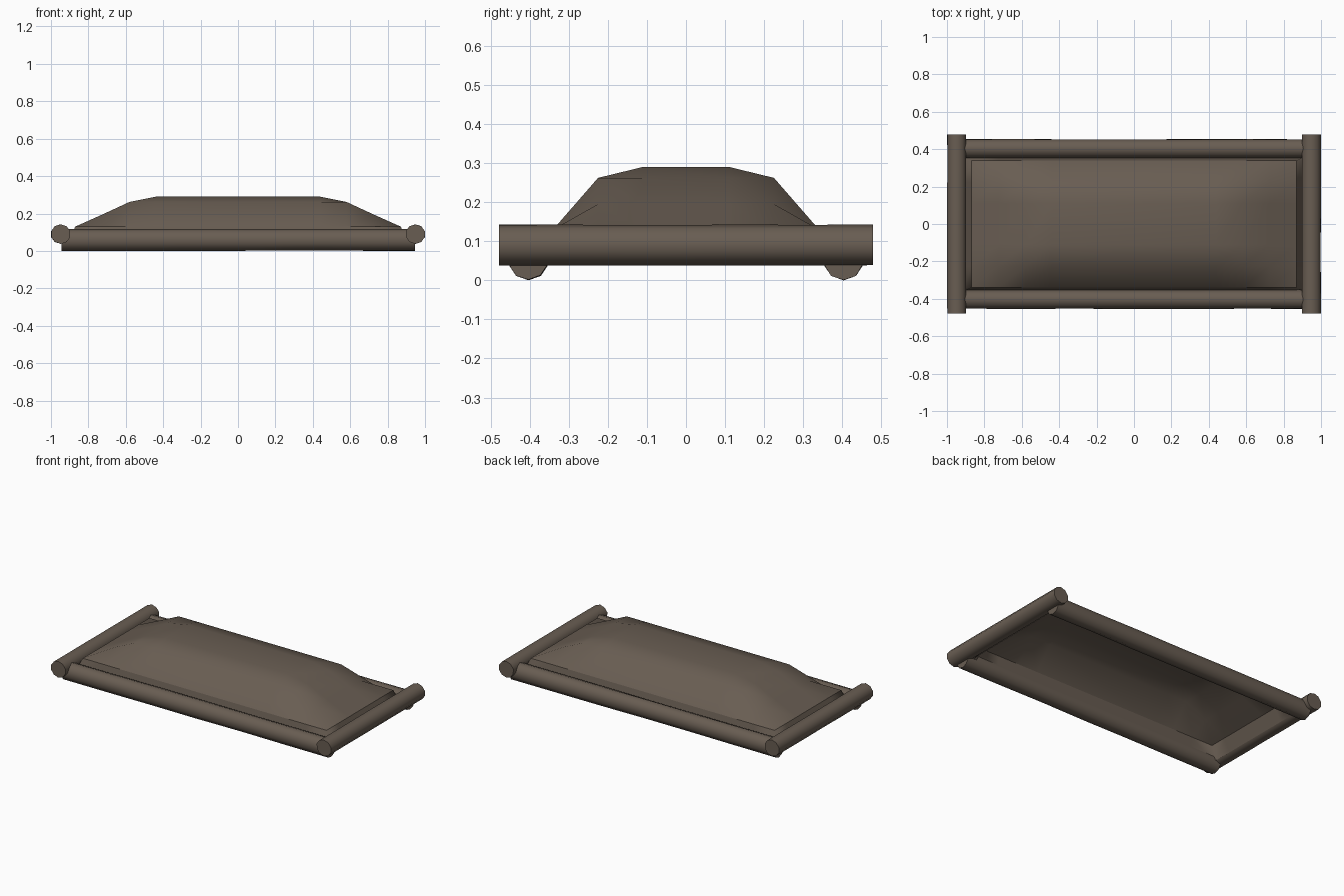
import bpy, bmesh, math, random
from mathutils import Vector

if "Cube" in bpy.data.objects:
    bpy.data.objects.remove(bpy.data.objects["Cube"])

random.seed(4)

wood_earth = bpy.data.materials.new("grey_brown")
wood_earth.diffuse_color = (0.14, 0.11, 0.085, 1)
wood_earth.use_nodes = True
wood_earth.node_tree.nodes["Principled BSDF"].inputs["Base Color"].default_value = wood_earth.diffuse_color


def finish(name, bm, angle):
    mesh = bpy.data.meshes.new(name)
    bm.to_mesh(mesh)
    bm.free()
    mesh.materials.append(wood_earth)
    obj = bpy.data.objects.new(name, mesh)
    bpy.context.collection.objects.link(obj)
    bpy.ops.object.select_all(action='DESELECT')
    obj.select_set(True)
    bpy.context.view_layer.objects.active = obj
    bpy.ops.object.shade_smooth_by_angle(angle=math.radians(angle))


def log(name, center, axis, half, r_side, r_up, wobble, sides=10, rings=7):
    """Slightly uneven round log lying along the x or y axis."""
    bm = bmesh.new()
    along = Vector((1, 0, 0)) if axis == 'X' else Vector((0, 1, 0))
    across = along.cross(Vector((0, 0, 1)))
    loops = []
    for i in range(rings):
        p = Vector(center) + along * half * (2 * i / (rings - 1) - 1)
        loop = []
        for j in range(sides):
            k = 1 + random.uniform(-wobble, wobble)
            a = 2 * math.pi * (j + 0.5) / sides
            loop.append(bm.verts.new(p + across * r_side * k * math.cos(a)
                                     + Vector((0, 0, r_up * k * math.sin(a)))))
        loops.append(loop)
    for a, b in zip(loops, loops[1:]):
        for j in range(sides):
            n = (j + 1) % sides
            bm.faces.new((a[j], a[n], b[n], b[j]))
    bm.faces.new(loops[0])
    bm.faces.new(loops[-1])
    bmesh.ops.recalc_face_normals(bm, faces=bm.faces)
    finish(name, bm, 45)


# Log frame: long side logs underneath, short end logs across them
for s, side in ((-1, "front"), (1, "back")):
    log(side + "_log", (0, s * 0.403, 0.059), 'X', 0.945, 0.053, 0.058, 0.025)
for s, side in ((-1, "left"), (1, "right")):
    log(side + "_end_log", (s * 0.948, 0, 0.09), 'Y', 0.479, 0.053, 0.052, 0.012)

# Earth mound: open shell with a steep skirt, creased rim, sloped sides, flat top
x_steps = [(0.908, 0.05), (0.87, 0.13), (0.725, 0.195), (0.58, 0.262), (0.44, 0.29)]
y_steps = [(0.359, 0.05), (0.34, 0.13), (0.225, 0.262), (0.11, 0.29)]


def mirrored(steps):
    return [(-p, z) for p, z in steps] + steps[::-1]


xs, ys = mirrored(x_steps), mirrored(y_steps)
bm = bmesh.new()
grid = [[bm.verts.new((x, y, min(zx, zy))) for y, zy in ys] for x, zx in xs]
for i in range(len(xs) - 1):
    for j in range(len(ys) - 1):
        bm.faces.new((grid[i][j], grid[i + 1][j], grid[i + 1][j + 1], grid[i][j + 1]))
# Keep the rim edge crisp
for e in bm.edges:
    if all(abs(v.co.z - 0.13) < 0.001 for v in e.verts):
        e.smooth = False
finish("earth_mound", bm, 60)
